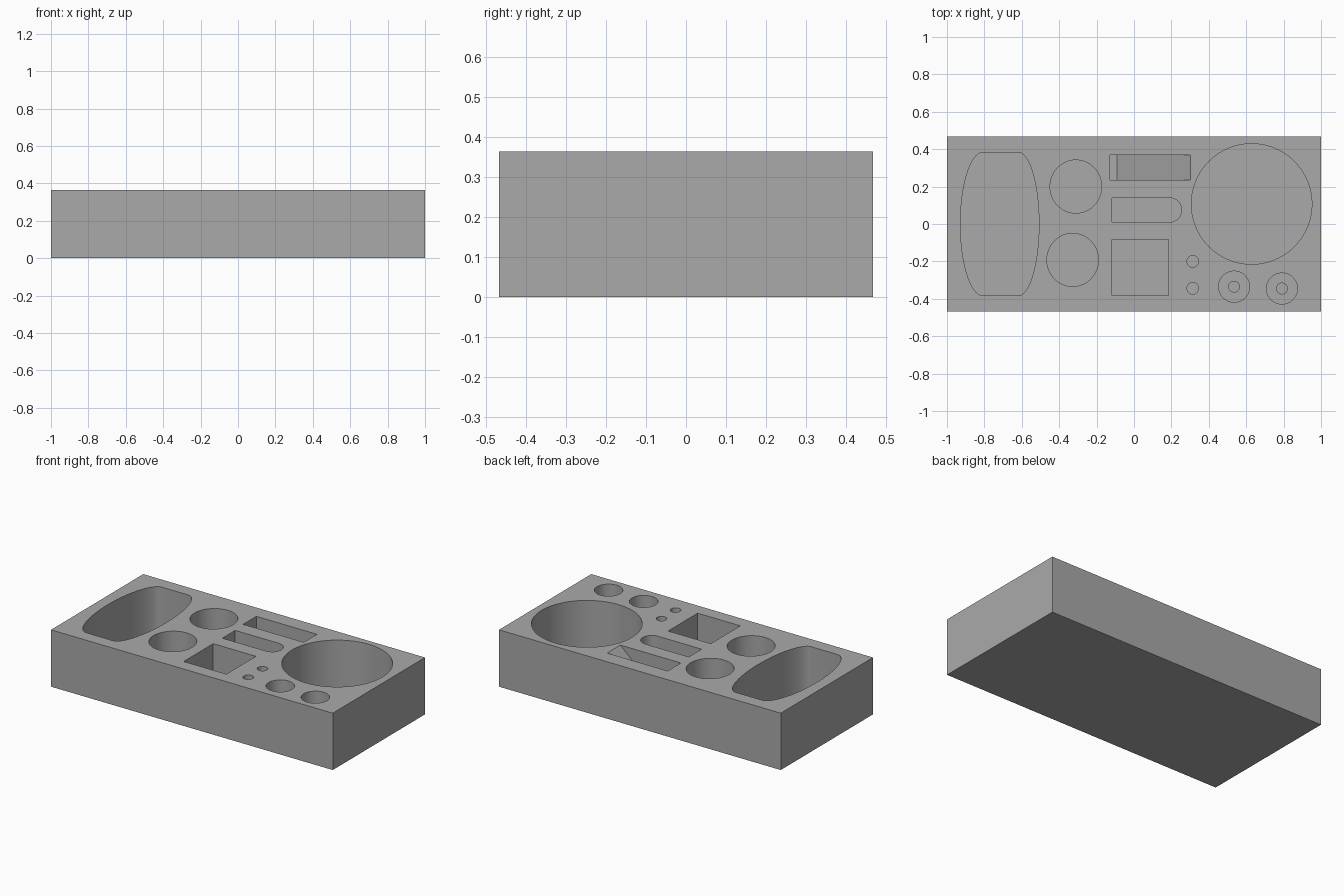
import bpy, bmesh, math

if "Cube" in bpy.data.objects:
    bpy.data.objects.remove(bpy.data.objects["Cube"])

W, D, H = 2.0, 0.935, 0.365
FLOOR = 0.012      # thickness left under the pockets
OVER = 0.05        # cutters rise this far above the top face

grey = bpy.data.materials.new("grey")
grey.diffuse_color = (0.4, 0.4, 0.4, 1)
grey.use_nodes = True
grey.node_tree.nodes["Principled BSDF"].inputs["Base Color"].default_value = grey.diffuse_color


def prism(name, points, axis, lo, hi):
    """Extrude a closed outline along y or z."""
    bm = bmesh.new()
    place = (lambda p, t: (p[0], p[1], t)) if axis == "z" else (lambda p, t: (p[0], t, p[1]))
    face = bm.faces.new([bm.verts.new(place(p, lo)) for p in points])
    ext = bmesh.ops.extrude_face_region(bm, geom=[face])
    shift = (0, 0, hi - lo) if axis == "z" else (0, hi - lo, 0)
    bmesh.ops.translate(bm, vec=shift,
                        verts=[v for v in ext["geom"] if isinstance(v, bmesh.types.BMVert)])
    bmesh.ops.recalc_face_normals(bm, faces=bm.faces)
    mesh = bpy.data.meshes.new(name)
    bm.to_mesh(mesh)
    bm.free()
    mesh.materials.append(grey)
    obj = bpy.data.objects.new(name, mesh)
    bpy.context.collection.objects.link(obj)
    return obj


def arc(cx, cy, rx, ry, a0, a1, n):
    angles = [math.radians(a0 + (a1 - a0) * i / n) for i in range(n + 1)]
    return [(cx + rx * math.cos(a), cy + ry * math.sin(a)) for a in angles]


def ring(cx, cy, rx, ry=None, n=64):
    return arc(cx, cy, rx, ry or rx, 0, 360, n)[:-1]


def rect(x0, x1, y0, y1):
    return [(x0, y0), (x1, y0), (x1, y1), (x0, y1)]


# Solid block
tray = prism("organizer_block", rect(-W / 2, W / 2, -D / 2, D / 2), "z", 0, H)

# Pocket outlines: name, outline, floor height
pockets = [
    ("barrel_pocket", arc(-0.62, 0, 0.112, 0.383, -90, 90, 40)
     + arc(-0.807, 0, 0.121, 0.383, 90, 270, 40), FLOOR),
    ("back_round_pocket", ring(-0.311, 0.2, 0.138, 0.142), FLOOR),
    ("front_round_pocket", ring(-0.328, -0.192, 0.138, 0.142), FLOOR),
    ("large_round_pocket", ring(0.629, 0.107, 0.322, n=96), FLOOR),
    ("square_pocket", rect(-0.118, 0.185, -0.382, -0.083), FLOOR),
    ("rounded_slot", [(-0.118, 0.14), (-0.118, 0.01)]
     + arc(0.19, 0.075, 0.065, 0.065, -90, 90, 24), FLOOR),
    ("back_pen_hole", ring(0.314, -0.2, 0.031, n=32), FLOOR),
    ("front_pen_hole", ring(0.314, -0.344, 0.031, n=32), FLOOR),
]
# Stepped holes: a wide bore with a narrow hole in its floor
for side, x, y in (("left", 0.535, -0.335), ("right", 0.791, -0.345)):
    pockets.append((side + "_wide_bore", ring(x, y, 0.083, n=48), 0.18))
    pockets.append((side + "_narrow_bore", ring(x, y, 0.029, n=32), FLOOR))

cutters = [prism(n + "_cutter", pts, "z", z, H + OVER) for n, pts, z in pockets]

# Slot with a long ramp down to a narrow floor
cutters.append(prism("ramp_slot_cutter",
                     [(-0.128, FLOOR), (-0.091, FLOOR), (0.302, H),
                      (0.302, H + OVER), (-0.128, H + OVER)], "y", 0.235, 0.369))

# Cut every pocket, then discard the cutters
bpy.context.view_layer.objects.active = tray
for cutter in cutters:
    cutter.hide_render = True
    mod = tray.modifiers.new("cut", "BOOLEAN")
    mod.operation = "DIFFERENCE"
    mod.solver = "EXACT"
    mod.object = cutter
    bpy.ops.object.modifier_apply(modifier=mod.name)
for cutter in cutters:
    bpy.data.objects.remove(cutter, do_unlink=True)

# Smooth the curved walls, keep the rims sharp
bpy.ops.object.select_all(action="DESELECT")
tray.select_set(True)
bpy.ops.object.shade_smooth_by_angle(angle=math.radians(30))
